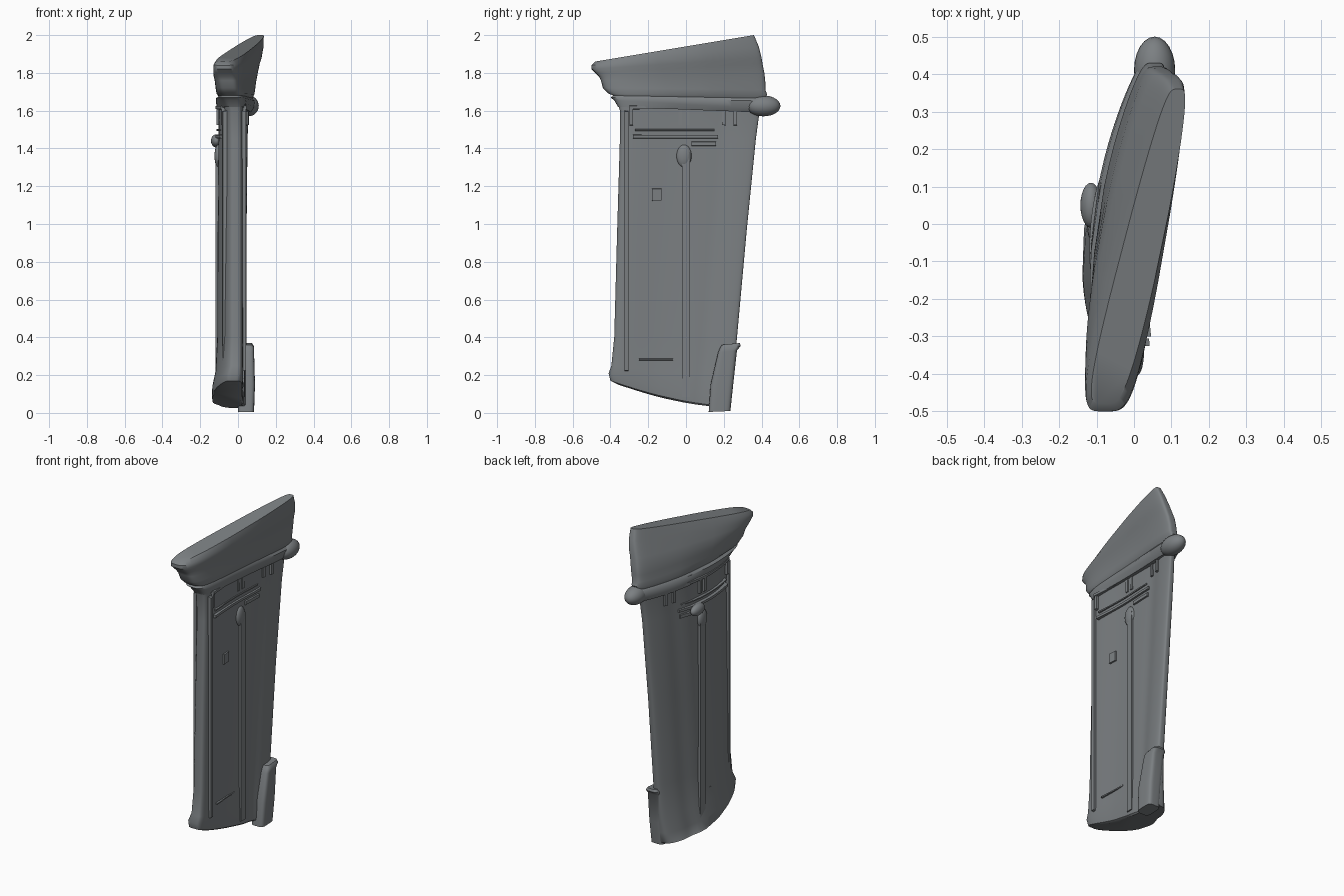
import bpy, bmesh, math

if "Cube" in bpy.data.objects:
    bpy.data.objects.remove(bpy.data.objects["Cube"])

stone = bpy.data.materials.new("weathered_stone")
stone.diffuse_color = (0.2, 0.215, 0.225, 1)
stone.use_nodes = True
stone.node_tree.nodes["Principled BSDF"].inputs["Base Color"].default_value = stone.diffuse_color


def finish(name, bm, angle=40):
    bmesh.ops.recalc_face_normals(bm, faces=bm.faces)
    me = bpy.data.meshes.new(name)
    bm.to_mesh(me)
    bm.free()
    ob = bpy.data.objects.new(name, me)
    bpy.context.collection.objects.link(ob)
    me.materials.append(stone)
    bpy.ops.object.select_all(action='DESELECT')
    ob.select_set(True)
    bpy.context.view_layer.objects.active = ob
    bpy.ops.object.shade_smooth_by_angle(angle=math.radians(angle))
    return ob


def lerp(a, b, t):
    return a + (b - a) * t


def sgnpow(v, p):
    return math.copysign(abs(v) ** p, v)


def dent(t):
    return math.exp(-((t - 0.76) / 0.08) ** 2)


def bridge(bm, loops):
    n = len(loops[0])
    for l0, l1 in zip(loops, loops[1:]):
        for i in range(n):
            j = (i + 1) % n
            bm.faces.new((l0[i], l0[j], l1[j], l1[i]))
    bm.faces.new(loops[0])
    bm.faces.new(loops[-1])


def loft(name, rings, n=96, power=0.45, groove=0.0, left=(0, 0), right=(0, 0), sag=0.0):
    """Ring: y0, y1, x range at y0, x range at y1, z at y0, z at y1.
    left / right swell the broad faces (bottom, top value), sag drops the foot."""
    bm = bmesh.new()
    loops = []
    for k, (y0, y1, a0, b0, a1, b1, z0, z1) in enumerate(rings):
        loop = []
        f = k / (len(rings) - 1)
        for i in range(n):
            ang = 2 * math.pi * (i + 0.5) / n
            t = (sgnpow(math.cos(ang), power) + 1) / 2
            v = sgnpow(math.sin(ang), power) * (1 - groove * dent(t))
            swell = math.sin(math.pi * t)
            lo = lerp(a0, a1, t) - lerp(*left, f) * swell
            hi = lerp(b0, b1, t) + lerp(*right, f) * swell
            drop = sag * swell if k < 3 else 0
            loop.append(bm.verts.new((lerp(lo, hi, (v + 1) / 2), lerp(y0, y1, t),
                                      lerp(z0, z1, t) - drop)))
        loops.append(loop)
    bridge(bm, loops)
    return finish(name, bm)


LEFT, RIGHT, GROOVE = 0.068, -0.03, 0.15


def surface_x(side, y):
    t = (y + 0.365) / 0.71
    swell = math.sin(math.pi * t)
    lo = lerp(-0.065, -0.008, t) - LEFT * swell
    hi = lerp(0.04, 0.062, t) + RIGHT * swell
    k = (hi - lo) / 2 * GROOVE * dent(t)
    return hi - k if side == "right" else lo + k


def strip(side, part, y, z, depth=0.012):
    """Raised moulding that follows a broad face of the slab."""
    s = 1 if side == "right" else -1
    bm = bmesh.new()
    count = max(2, int((y[1] - y[0]) / 0.03))
    inset = min(0.005, (z[1] - z[0]) / 4)
    loops = []
    for i in range(count + 1):
        yy = lerp(y[0], y[1], i / count)
        x = surface_x(side, yy)
        outer, inner = x + s * depth, x - s * 0.015
        pts = ((inner, z[0]), (outer, z[0] + inset), (outer, z[1] - inset), (inner, z[1]))
        loops.append([bm.verts.new((px, yy, pz)) for px, pz in pts])
    bridge(bm, loops)
    return finish(f"{side}_{part}", bm)


def blob(name, loc, size):
    bm = bmesh.new()
    bmesh.ops.create_uvsphere(bm, u_segments=24, v_segments=14, radius=1)
    for v in bm.verts:
        v.co = [p + c * s for p, c, s in zip(loc, v.co, size)]
    return finish(name, bm)


# slab body, bowed in plan, leaning outwards at the back edge
loft("wall_slab", [
    (-0.36, 0.23, -0.08, 0.02, -0.06, 0.065, 0.15, 0.025),
    (-0.40, 0.235, -0.085, 0.035, -0.055, 0.07, 0.17, 0.03),
    (-0.41, 0.24, -0.085, 0.042, -0.05, 0.07, 0.21, 0.09),
    (-0.395, 0.25, -0.07, 0.04, -0.03, 0.065, 0.25, 0.18),
    (-0.38, 0.27, -0.065, 0.04, -0.015, 0.06, 0.4, 0.4),
    (-0.365, 0.32, -0.065, 0.04, -0.01, 0.06, 0.95, 0.95),
    (-0.35, 0.37, -0.065, 0.04, 0.0, 0.065, 1.45, 1.45),
    (-0.35, 0.39, -0.07, 0.04, 0.01, 0.07, 1.6, 1.6),
    (-0.37, 0.41, -0.08, 0.04, 0.01, 0.08, 1.66, 1.66),
], groove=GROOVE, power=0.5, left=(LEFT, LEFT), right=(RIGHT, RIGHT), sag=0.022)

# stepped cornice with a top rising towards the back
loft("cornice", [
    (-0.36, 0.40, -0.08, 0.04, 0.0, 0.08, 1.62, 1.59),
    (-0.38, 0.44, -0.10, 0.04, 0.005, 0.10, 1.655, 1.61),
    (-0.40, 0.45, -0.11, 0.035, 0.01, 0.105, 1.67, 1.65),
    (-0.385, 0.42, -0.095, 0.03, 0.01, 0.09, 1.68, 1.665),
    (-0.41, 0.43, -0.115, 0.03, 0.01, 0.10, 1.69, 1.685),
    (-0.44, 0.42, -0.125, 0.02, 0.01, 0.105, 1.72, 1.71),
    (-0.45, 0.42, -0.135, 0.015, 0.015, 0.11, 1.76, 1.75),
    (-0.46, 0.415, -0.145, 0.01, 0.02, 0.12, 1.78, 1.80),
    (-0.48, 0.405, -0.15, 0.005, 0.035, 0.13, 1.80, 1.85),
    (-0.50, 0.40, -0.152, 0.0, 0.045, 0.14, 1.82, 1.88),
    (-0.50, 0.385, -0.152, -0.005, 0.065, 0.15, 1.84, 1.94),
    (-0.48, 0.36, -0.135, -0.025, 0.085, 0.15, 1.86, 2.0),
], left=(0.065, 0.005), right=(-0.015, 0.012))

# rounded scroll at the back corner
blob("corner_scroll", (0.055, 0.41, 1.625), (0.055, 0.09, 0.055))

# relief on both broad faces
for side in ("right", "left"):
    strip(side, "center_post", (-0.022, 0.02), (0.08, 1.38), 0.014)
    blob(side + "_post_cap", (surface_x(side, -0.01), -0.01, 1.36), (0.02, 0.04, 0.06))
    strip(side, "ledge", (-0.28, 0.17), (1.45, 1.475))
    strip(side, "upper_ledge", (-0.27, 0.15), (1.49, 1.505), 0.008)
    strip(side, "side_drop", (0.03, 0.16), (1.41, 1.44), 0.01)
    strip(side, "edge_strip", (-0.325, -0.305), (0.22, 1.6), 0.006)
    strip(side, "frieze_top", (-0.3, 0.3), (1.605, 1.63))
    for i, y in enumerate((-0.29, -0.03, 0.01, 0.2, 0.26)):
        strip(side, f"frieze_bar_{i}", (y - 0.009, y + 0.009), (1.52, 1.62), 0.008)
    strip(side, "panel_base", (-0.25, -0.07), (0.275, 0.29), 0.006)

# small bracket and broken patch on the faces
blob("left_bracket", (-0.115, 0.05, 1.44), (0.028, 0.06, 0.035))
strip("right", "patch", (-0.18, -0.13), (1.12, 1.19), 0.008)

# plinth at the low back corner
loft("back_plinth", [
    (0.12, 0.235, 0.0, 0.085, 0.0, 0.085, 0.005, 0.01),
    (0.13, 0.25, 0.0, 0.09, 0.0, 0.09, 0.15, 0.15),
    (0.17, 0.27, 0.0, 0.085, 0.0, 0.085, 0.32, 0.33),
    (0.18, 0.29, 0.0, 0.085, 0.0, 0.085, 0.345, 0.355),
    (0.19, 0.285, 0.01, 0.075, 0.01, 0.075, 0.36, 0.37),
], n=40)
